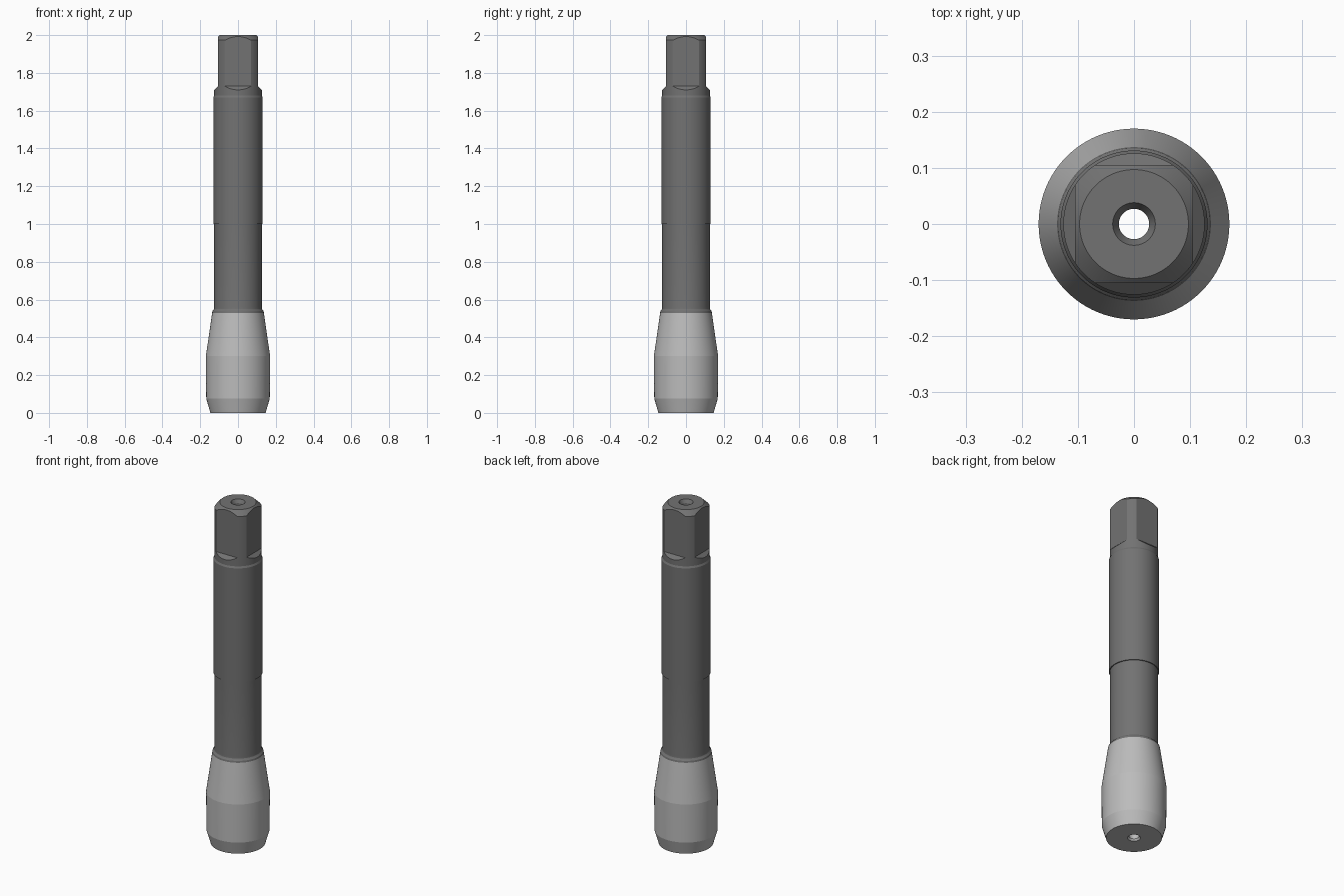
import bpy, bmesh, math
from mathutils import Matrix

if "Cube" in bpy.data.objects:
    bpy.data.objects.remove(bpy.data.objects["Cube"])

SIDES = 96
BORE = 0.027


def material(name, value):
    m = bpy.data.materials.new(name)
    m.diffuse_color = (value, value, value, 1)
    m.use_nodes = True
    m.node_tree.nodes["Principled BSDF"].inputs["Base Color"].default_value = m.diffuse_color
    return m


def add_object(name, bm, mat=None):
    bmesh.ops.recalc_face_normals(bm, faces=bm.faces)
    mesh = bpy.data.meshes.new(name)
    bm.to_mesh(mesh)
    bm.free()
    ob = bpy.data.objects.new(name, mesh)
    bpy.context.collection.objects.link(ob)
    if mat:
        mesh.materials.append(mat)
    return ob


def lathe(name, profile, mat):
    """Revolve a closed (radius, z) profile around the z axis."""
    bm = bmesh.new()
    rings = []
    for r, z in profile:
        rings.append([bm.verts.new((r * math.cos(2 * math.pi * i / SIDES),
                                    r * math.sin(2 * math.pi * i / SIDES), z))
                      for i in range(SIDES)])
    for a, b in zip(rings, rings[1:] + rings[:1]):
        for i in range(SIDES):
            j = (i + 1) % SIDES
            bm.faces.new((a[i], a[j], b[j], b[i]))
    return add_object(name, bm, mat)


def smooth(ob, angle):
    bpy.ops.object.select_all(action='DESELECT')
    ob.select_set(True)
    bpy.context.view_layer.objects.active = ob
    bpy.ops.object.shade_smooth_by_angle(angle=math.radians(angle))


dark = material("dark_steel", 0.17)
light = material("light_steel", 0.5)

# Flared head: lead-in chamfer, straight band, back taper
head = lathe("head", [(BORE, 0.53), (BORE, 0.01), (0.034, 0), (0.146, 0),
                      (0.168, 0.075), (0.17, 0.30), (0.137, 0.53)], light)

# Stepped shank with countersunk bore and chamfered end
shank = lathe("shank", [(BORE, 0.53), (0.137, 0.53), (0.135, 0.54), (0.13, 0.545),
                        (0.127, 0.55), (0.126, 0.56), (0.126, 1.0), (0.131, 1.0),
                        (0.131, 1.67), (0.126, 1.68), (0.126, 1.973), (0.097, 2.0),
                        (0.038, 2.0), (BORE, 1.98)], dark)

# Four cutters that mill the square drive flats with sloped run-outs
bm = bmesh.new()
outline = [(0.105, 2.05), (0.105, 1.73), (0.15, 1.687), (0.15, 2.05)]
for k in range(4):
    turn = Matrix.Rotation(k * math.pi / 2, 4, 'Z')
    ends = [[bm.verts.new((x, y, z)) for x, z in outline] for y in (-0.1, 0.1)]
    bm.faces.new(ends[0])
    bm.faces.new(ends[1][::-1])
    for i in range(4):
        j = (i + 1) % 4
        bm.faces.new((ends[0][i], ends[1][i], ends[1][j], ends[0][j]))
    bmesh.ops.transform(bm, matrix=turn, verts=ends[0] + ends[1])
cutter = add_object("flat_cutter", bm)
cutter.hide_render = True

mod = shank.modifiers.new("drive_flats", 'BOOLEAN')
mod.operation = 'DIFFERENCE'
mod.solver = 'EXACT'
mod.object = cutter
bpy.context.view_layer.objects.active = shank
shank.select_set(True)
bpy.ops.object.modifier_apply(modifier=mod.name)
bpy.data.objects.remove(cutter, do_unlink=True)

smooth(head, 7)
smooth(shank, 25)
